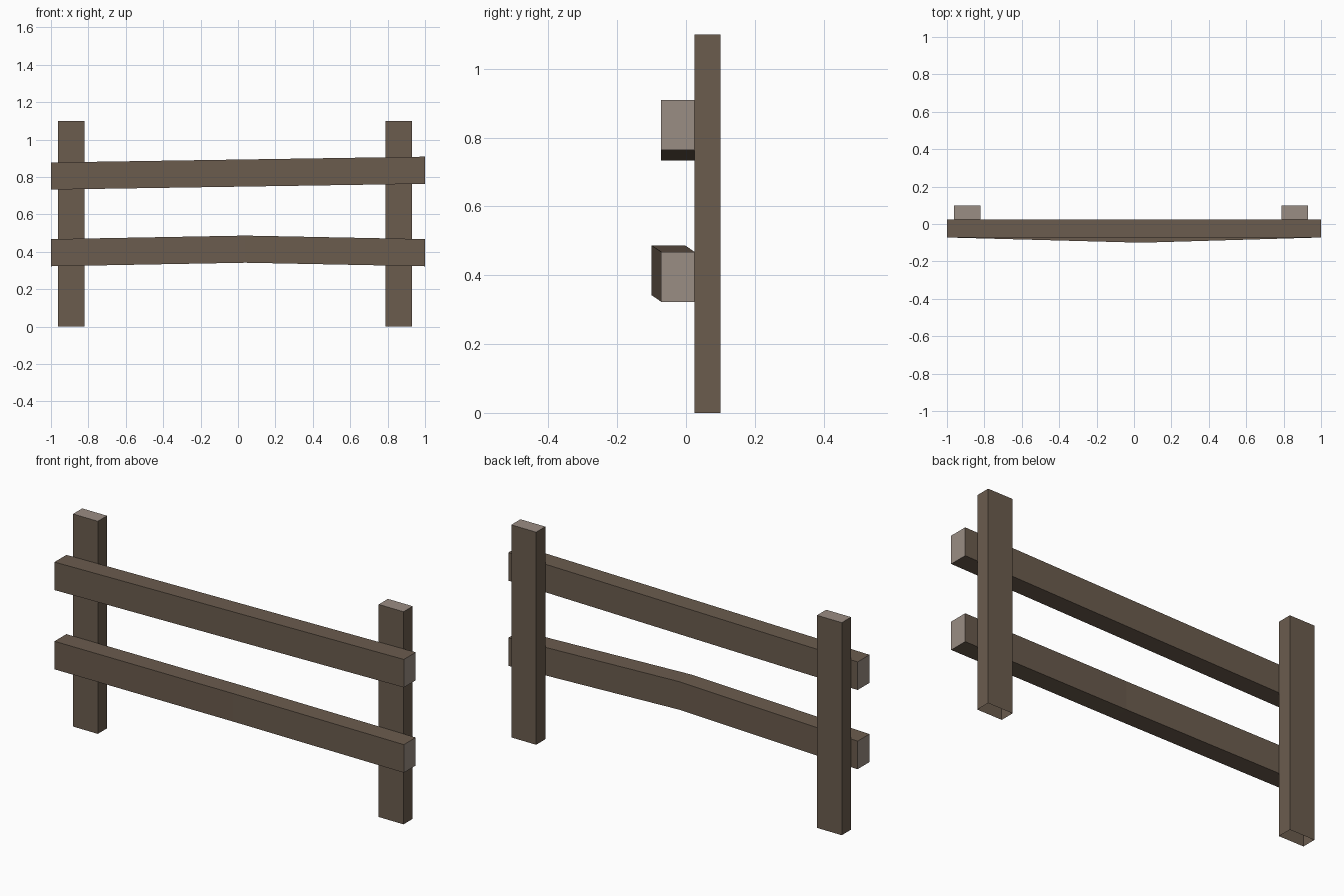
import bpy, bmesh

if "Cube" in bpy.data.objects:
    bpy.data.objects.remove(bpy.data.objects["Cube"])


def material(name, rgb):
    m = bpy.data.materials.new(name)
    m.diffuse_color = (*rgb, 1)
    m.use_nodes = True
    m.node_tree.nodes["Principled BSDF"].inputs["Base Color"].default_value = m.diffuse_color
    return m


bark = material("brown wood", (0.147, 0.107, 0.076))
grain = material("pale end grain", (0.323, 0.266, 0.227))


def beam(name, sections, open_start=False):
    """Loft four-cornered sections; the two ends get the end grain colour."""
    bm = bmesh.new()
    rings = [[bm.verts.new(p) for p in s] for s in sections]
    for a, b in zip(rings, rings[1:]):
        for i in range(4):
            j = (i + 1) % 4
            bm.faces.new((a[i], a[j], b[j], b[i]))
    caps = [bm.faces.new(rings[-1])]
    if not open_start:
        caps.append(bm.faces.new(rings[0][::-1]))
    for f in caps:
        f.material_index = 1
    mesh = bpy.data.meshes.new(name)
    bm.to_mesh(mesh)
    bm.free()
    mesh.materials.append(bark)
    mesh.materials.append(grain)
    obj = bpy.data.objects.new(name, mesh)
    bpy.context.collection.objects.link(obj)


def post_section(x, z):
    return [(x - 0.071, 0.025, z), (x + 0.071, 0.025, z),
            (x + 0.071, 0.1, z), (x - 0.071, 0.1, z)]


def rail_section(x, y, z, depth=0.097, height=0.145):
    return [(x, y, z), (x, y + depth, z),
            (x, y + depth, z + height), (x, y, z + height)]


# Upright posts, open underneath
for name, x in (("left_post", -0.891), ("right_post", 0.859)):
    beam(name, [post_section(x, 0), post_section(x, 1.1)], open_start=True)

# Upper rail, slightly tilted
beam("upper_rail", [rail_section(-1, -0.072, 0.733),
                    rail_section(1, -0.072, 0.764)])

# Lower rail, bowed up and forward in the middle
beam("lower_rail", [rail_section(-1, -0.072, 0.323),
                    rail_section(0.04, -0.1, 0.342),
                    rail_section(1, -0.072, 0.323)])
